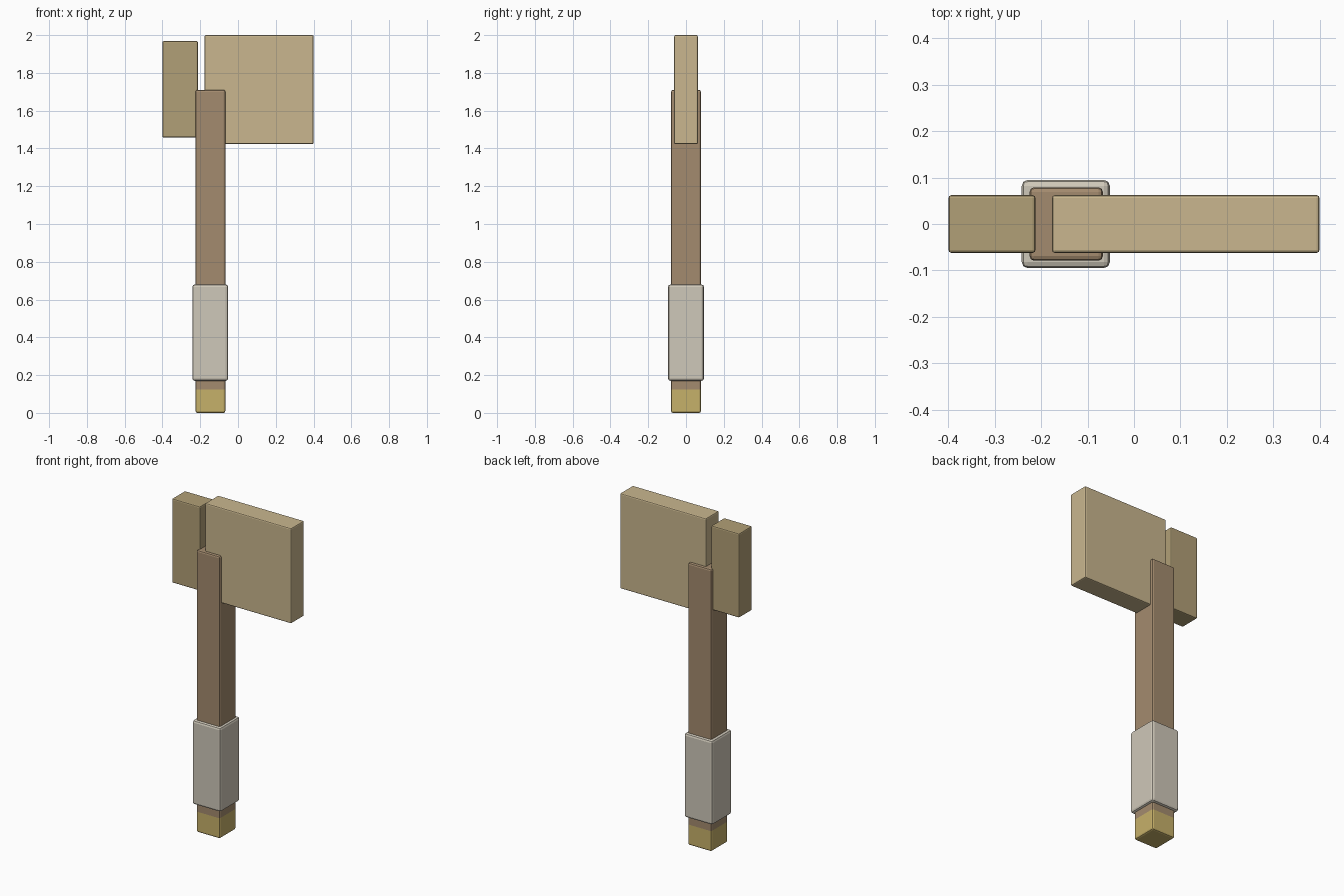
import bpy, bmesh
from mathutils import Vector

if "Cube" in bpy.data.objects:
    bpy.data.objects.remove(bpy.data.objects["Cube"])


def material(name, rgb):
    # 0-255 display colour to linear
    mat = bpy.data.materials.new(name)
    mat.diffuse_color = (*[(c / 255) ** 2.2 for c in rgb], 1)
    mat.use_nodes = True
    mat.node_tree.nodes["Principled BSDF"].inputs["Base Color"].default_value = mat.diffuse_color
    return mat


def block(name, lo, hi, bevel, *mats, split_z=None):
    """Rounded-edge box between two corners; faces below split_z use the second material."""
    lo, hi = Vector(lo), Vector(hi)
    centre, size = (lo + hi) / 2, hi - lo
    bm = bmesh.new()
    bmesh.ops.create_cube(bm, size=1)
    for v in bm.verts:
        v.co = Vector(a * b for a, b in zip(v.co, size))
        v.co += centre
    bmesh.ops.bevel(bm, geom=bm.edges[:], offset=bevel, segments=2,
                    profile=0.5, affect='EDGES', clamp_overlap=True)
    if split_z is not None:
        bmesh.ops.bisect_plane(bm, geom=bm.verts[:] + bm.edges[:] + bm.faces[:],
                               plane_co=(0, 0, split_z), plane_no=(0, 0, 1))
        for f in bm.faces:
            if f.calc_center_median().z < split_z:
                f.material_index = 1
    mesh = bpy.data.meshes.new(name)
    bm.to_mesh(mesh)
    bm.free()
    for m in mats:
        mesh.materials.append(m)
    obj = bpy.data.objects.new(name, mesh)
    bpy.context.collection.objects.link(obj)
    return obj


wood = material("wood", (162, 138, 110))
gold = material("gold", (197, 175, 105))
wrap = material("wrap", (206, 199, 184))
tan = material("blade_tan", (200, 181, 141))
dark_tan = material("back_tan", (176, 158, 118))

# Handle with a gold-coloured butt end
block("handle", (-0.225, -0.079, 0), (-0.067, 0.079, 1.71), 0.01,
      wood, gold, split_z=0.125)
# Wrapped grip
block("grip", (-0.242, -0.095, 0.17), (-0.052, 0.095, 0.68), 0.013, wrap)
# Large front blade and smaller back block
block("blade", (-0.177, -0.0625, 1.423), (0.4, 0.0625, 2.0), 0.007, tan)
block("back_block", (-0.4, -0.0625, 1.458), (-0.212, 0.0625, 1.968), 0.007, dark_tan)
